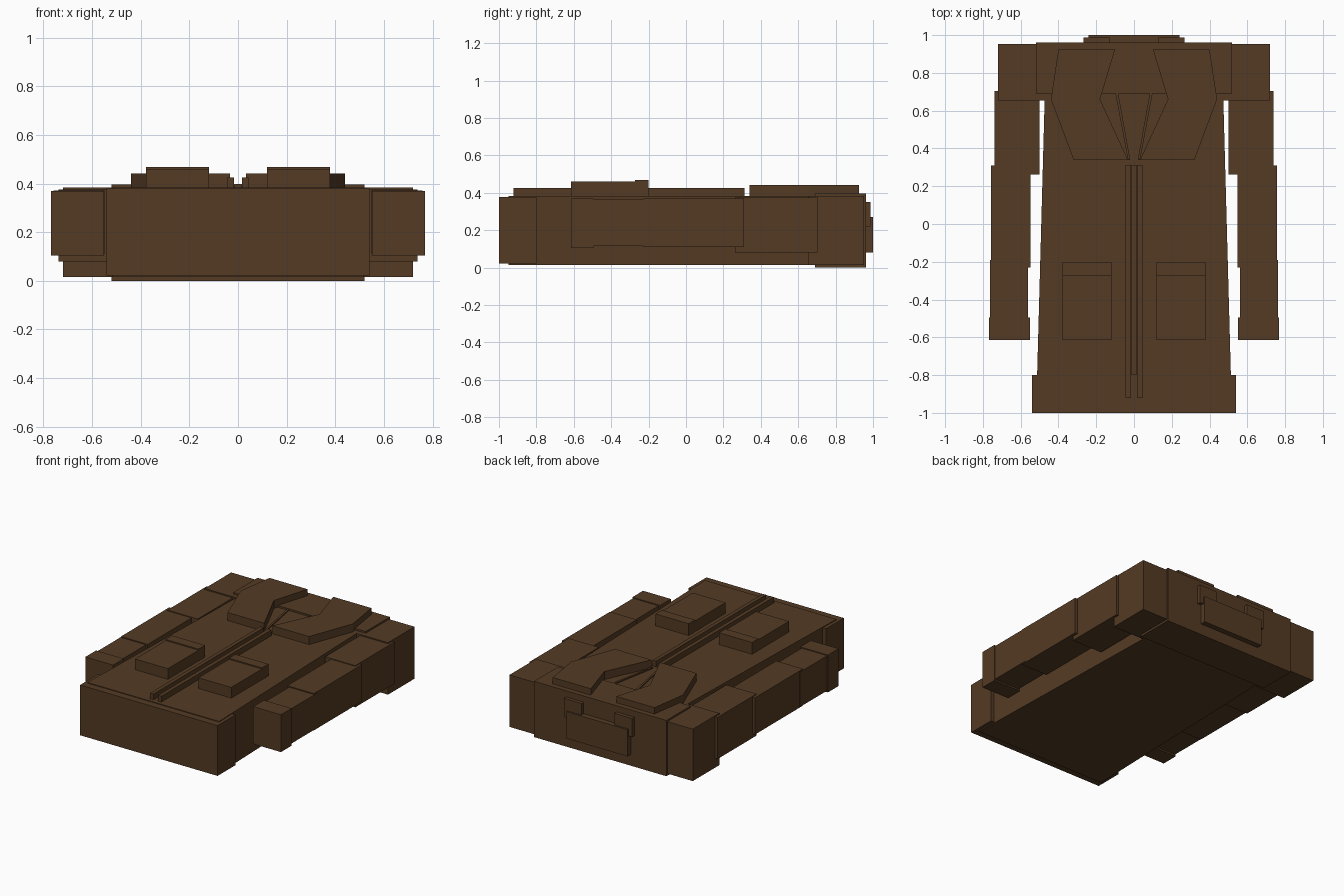
import bpy
import bmesh

if "Cube" in bpy.data.objects:
    bpy.data.objects.remove(bpy.data.objects["Cube"])

brown = bpy.data.materials.new("brown cloth")
brown.diffuse_color = (0.088, 0.043, 0.0175, 1)
brown.use_nodes = True
brown.node_tree.nodes["Principled BSDF"].inputs["Base Color"].default_value = brown.diffuse_color


def prism(name, outline, z0, z1):
    """Flat-faced solid: an x-y outline raised from z0 to z1."""
    bm = bmesh.new()
    base = bm.faces.new([bm.verts.new((x, y, z0)) for x, y in outline])
    top = bmesh.ops.extrude_face_region(bm, geom=[base])["geom"]
    for v in top:
        if isinstance(v, bmesh.types.BMVert):
            v.co.z = z1
    bmesh.ops.recalc_face_normals(bm, faces=bm.faces)
    mesh = bpy.data.meshes.new(name)
    bm.to_mesh(mesh)
    bm.free()
    mesh.materials.append(brown)
    obj = bpy.data.objects.new(name, mesh)
    bpy.context.collection.objects.link(obj)
    return obj


def box(name, x0, x1, y0, y1, z0, z1):
    return prism(name, [(x0, y0), (x1, y0), (x1, y1), (x0, y1)], z0, z1)


def mirrored(obj):
    obj.modifiers.new("Mirror", 'MIRROR')
    return obj


# Body of the coat, flared towards the hem
prism("coat_body", [(-0.517, -0.95), (0.517, -0.95), (0.465, 0.95), (-0.465, 0.95)], 0.015, 0.384)
box("hem", -0.54, 0.54, -1.0, -0.8, 0.022, 0.379)
box("shoulder_yoke", -0.52, 0.52, 0.69, 0.962, 0.0, 0.396)

# Collar at the back of the neck
box("back_collar", -0.24, 0.24, 0.95, 1.0, 0.08, 0.27)
mirrored(box("collar_side", 0.13, 0.268, 0.95, 0.987, 0.22, 0.352))

# Sleeve pieces, from shoulder to cuff
sleeve = [
    ("sleeve_shoulder", 0.45, 0.72, 0.655, 0.952, 0.015, 0.384),
    ("sleeve_upper", 0.50, 0.738, 0.262, 0.703, 0.08, 0.376),
    ("sleeve_elbow", 0.548, 0.758, -0.23, 0.31, 0.11, 0.371),
    ("sleeve_lower", 0.562, 0.762, -0.55, -0.19, 0.116, 0.364),
    ("sleeve_cuff", 0.55, 0.768, -0.615, -0.495, 0.105, 0.37),
]
for part in sleeve:
    mirrored(box(*part))

# Wide lapels
mirrored(prism("lapel", [(0.10, 0.925), (0.18, 0.66), (0.032, 0.34),
                         (0.32, 0.34), (0.44, 0.66), (0.40, 0.925)], 0.37, 0.441))

# Slim edges of the neck opening
mirrored(prism("neck_edge", [(0.085, 0.70), (0.02, 0.34), (0.032, 0.34), (0.10, 0.70)], 0.37, 0.392))

# Front closure
mirrored(box("placket_strip", 0.017, 0.044, -0.922, 0.312, 0.37, 0.425))
box("closure_line", -0.014, 0.014, -0.80, 0.312, 0.37, 0.397)

# Patch pockets with flaps
mirrored(box("pocket", 0.12, 0.378, -0.615, -0.21, 0.37, 0.46))
mirrored(box("pocket_flap", 0.119, 0.379, -0.272, -0.2, 0.37, 0.468))
